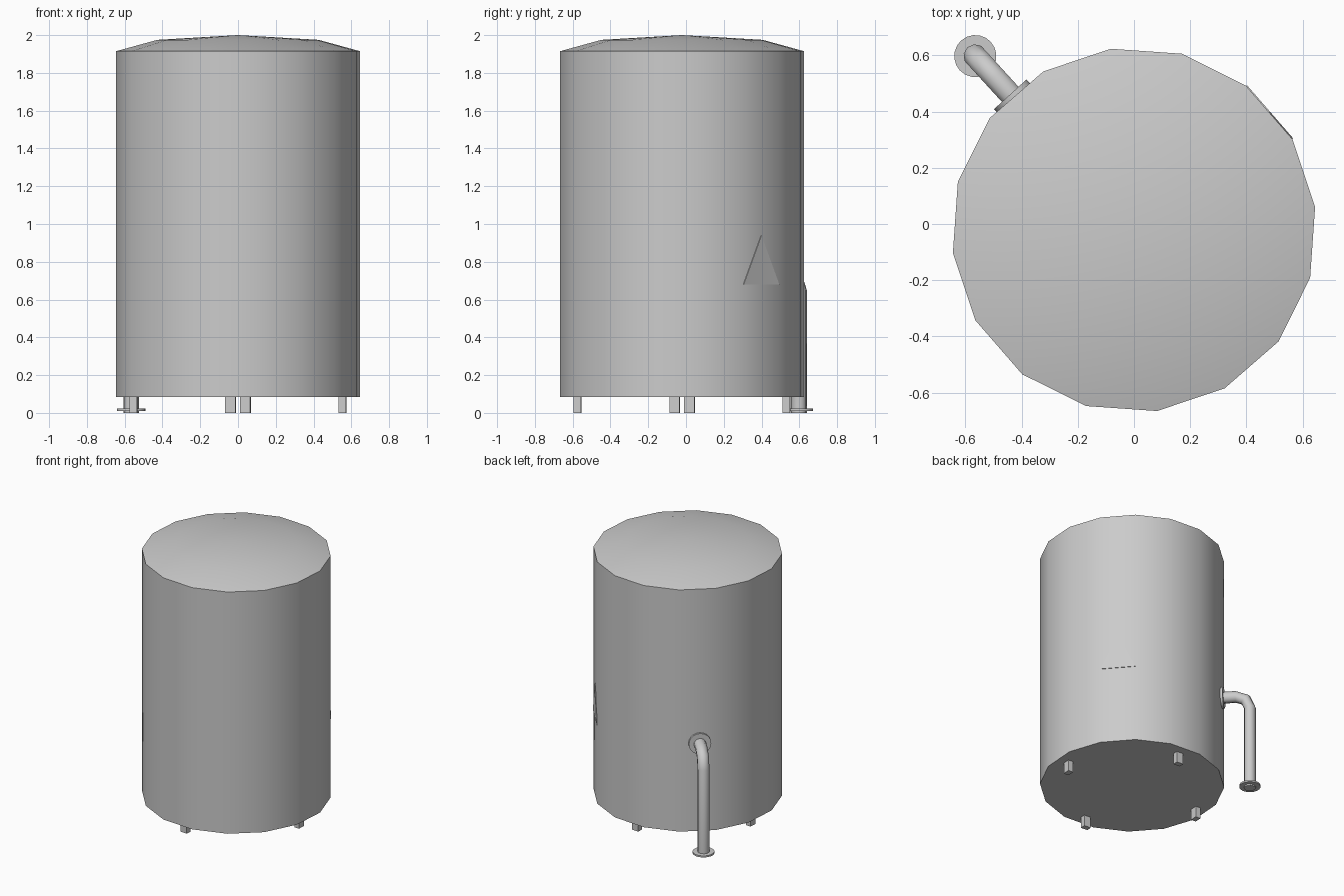
import bpy, bmesh, math
from mathutils import Matrix, Vector

cube = bpy.data.objects.get("Cube")
if cube:
    bpy.data.objects.remove(cube, do_unlink=True)

steel = bpy.data.materials.new("light grey steel")
steel.use_nodes = True
GREY = (0.6, 0.6, 0.6, 1)
steel.diffuse_color = GREY
steel.node_tree.nodes["Principled BSDF"].inputs["Base Color"].default_value = GREY

CENTRE = Matrix.Translation((0, -0.021, 0))
TURN = -4          # whole tank is turned slightly about z
RADIUS = 0.65
FACET = RADIUS * math.cos(math.pi / 16)


def around(degrees):
    """Frame whose x axis points outwards from the tank at an angle."""
    return CENTRE @ Matrix.Rotation(math.radians(degrees), 4, 'Z')


def finish(name, bm, matrix):
    bmesh.ops.recalc_face_normals(bm, faces=bm.faces)
    bm.transform(matrix)
    mesh = bpy.data.meshes.new(name)
    bm.to_mesh(mesh)
    bm.free()
    mesh.materials.append(steel)
    obj = bpy.data.objects.new(name, mesh)
    bpy.context.collection.objects.link(obj)
    bpy.ops.object.select_all(action='DESELECT')
    obj.select_set(True)
    bpy.context.view_layer.objects.active = obj
    bpy.ops.object.shade_smooth_by_angle(angle=math.radians(46))
    return obj


def loft(name, rings, matrix, cap_end=True):
    """Skin a list of equal rings of points and cap the ends."""
    bm = bmesh.new()
    loops = [[bm.verts.new(p) for p in ring] for ring in rings]
    count = len(loops[0])
    for a, b in zip(loops, loops[1:]):
        for i in range(count):
            j = (i + 1) % count
            bm.faces.new((a[i], a[j], b[j], b[i]))
    bm.faces.new(loops[0])
    if cap_end:
        bm.faces.new(loops[-1])
    bmesh.ops.remove_doubles(bm, verts=bm.verts, dist=1e-5)
    return finish(name, bm, matrix)


def circle(radius, z, sides, offset=0.0):
    angles = [(i + offset) * math.tau / sides for i in range(sides)]
    return [Vector((radius * math.cos(a), radius * math.sin(a), z)) for a in angles]


# Tank wall with shallow domed roof
profile = [(RADIUS, 0.085), (RADIUS, 1.915), (0.43, 1.975), (0, 2.0)]
loft("tank_body", [circle(r, z, 16, 0.5) for r, z in profile], around(TURN), cap_end=False)

# Four short feet
for k, label in enumerate(("left", "back", "right", "front")):
    bm = bmesh.new()
    bmesh.ops.create_cube(bm, size=1, matrix=Matrix.Translation((0.555, 0, 0.045))
                          @ Matrix.Diagonal((0.04, 0.055, 0.09, 1)))
    finish(label + "_foot", bm, around(TURN + 90 * k))

# Drain pipe: out of the wall, round an elbow, down to the ground
PIPE = around(132.4)
BEND, AXIS_Z, OUT = 0.1, 0.75, 0.838
path = [(FACET - 0.02, AXIS_Z, 0)]
path += [(OUT - BEND + BEND * math.sin(a), AXIS_Z - BEND + BEND * math.cos(a), a)
         for a in (0, math.pi / 4, math.pi / 2)]
path.append((OUT, 0, math.pi / 2))
rings = []
for r, z, a in path:
    side = Vector((math.sin(a), 0, math.cos(a)))
    rings.append([Vector((r, 0, z)) + side * p.x + Vector((0, p.y, 0))
                  for p in circle(0.042, 0, 10)])
loft("drain_pipe", rings, PIPE)

# Pipe flanges at the wall and at the ground
loft("ground_flange", [circle(0.075, z, 20) for z in (0.01, 0.022)],
     PIPE @ Matrix.Translation((OUT, 0, 0)))
loft("wall_flange", [circle(0.078, z, 20) for z in (-0.01, 0.016)],
     PIPE @ Matrix.Translation((FACET, 0, AXIS_Z)) @ Matrix.Rotation(math.pi / 2, 4, 'Y'))

# Thin triangular plate on one wall facet
corners = [(-0.125, 0.68), (0.125, 0.68), (0, 0.94)]
loft("wall_plate", [[Vector((FACET + d, y, z)) for y, z in corners] for d in (-0.002, 0.004)],
     around(TURN + 45))
